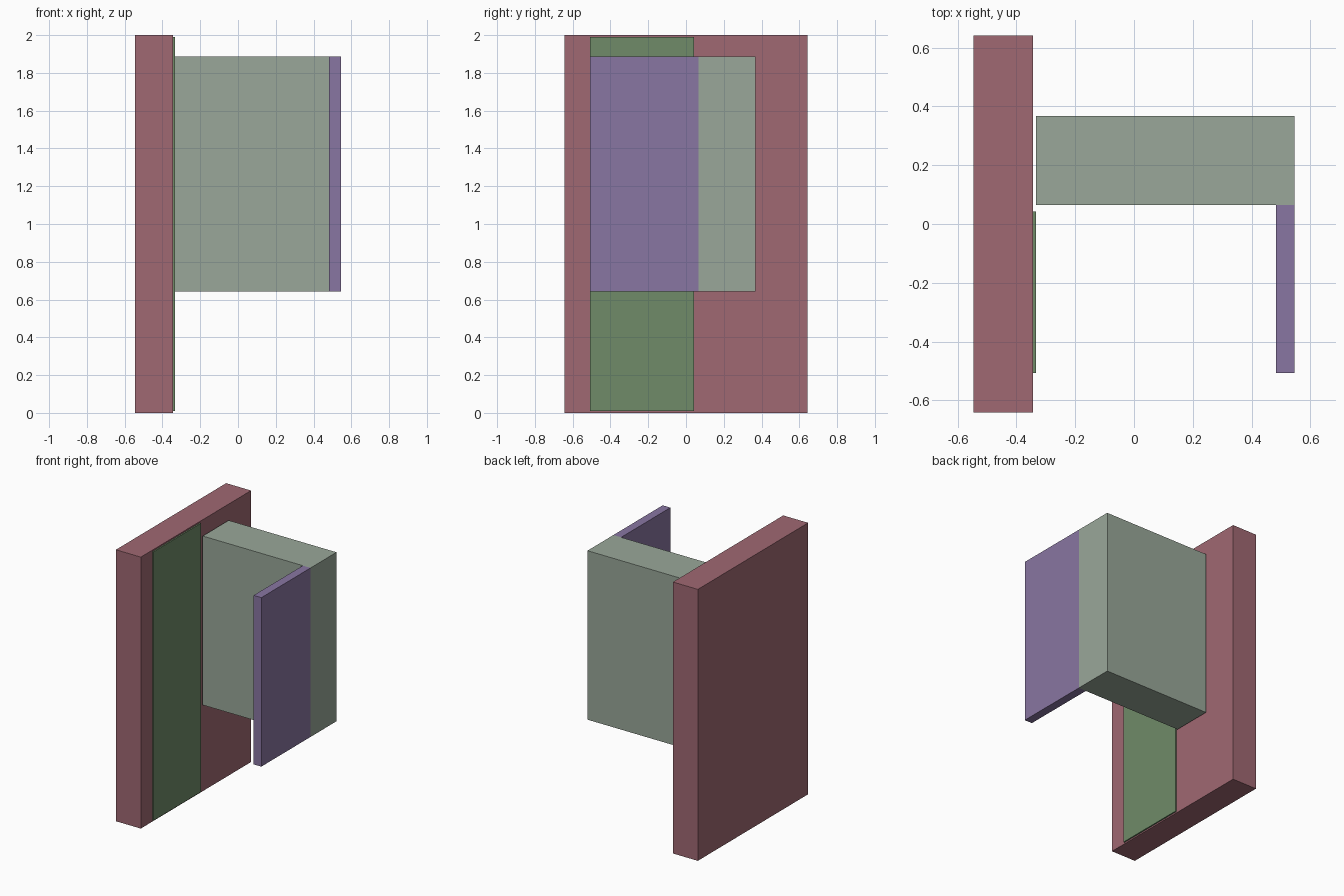
import bpy

if "Cube" in bpy.data.objects:
    bpy.data.objects.remove(bpy.data.objects["Cube"])


def box(name, x, y, z, color):
    """Axis-aligned box from (min, max) ranges."""
    bpy.ops.mesh.primitive_cube_add(size=1)
    ob = bpy.context.object
    ob.name = name
    ob.location = [(a + b) / 2 for a, b in (x, y, z)]
    ob.scale = [b - a for a, b in (x, y, z)]
    bpy.ops.object.transform_apply(location=False, rotation=False, scale=True)
    mat = bpy.data.materials.new(name + "_material")
    mat.diffuse_color = (*color, 1)
    mat.use_nodes = True
    mat.node_tree.nodes["Principled BSDF"].inputs["Base Color"].default_value = mat.diffuse_color
    ob.data.materials.append(mat)
    return ob


SLAB_FACE, PANEL_FACE, OUTER = -0.343, -0.333, 0.546
FRONT, BLOCK_FRONT = -0.508, 0.065
UPPER_Z = (0.643, 1.888)

# Tall backing slab
box("wall_slab", (-OUTER, SLAB_FACE), (-0.642, 0.642), (0, 2), (0.35, 0.14, 0.17))
# Thin panel on the slab's inner face
box("thin_panel", (SLAB_FACE, PANEL_FACE), (FRONT, 0.042), (0.01, 1.99), (0.16, 0.26, 0.14))
# Raised block reaching out from the slab
box("raised_block", (PANEL_FACE, OUTER), (BLOCK_FRONT, 0.367), UPPER_Z, (0.32, 0.39, 0.32))
# Side plate projecting forward from the block
box("side_plate", (0.483, OUTER), (FRONT, BLOCK_FRONT), UPPER_Z, (0.25, 0.18, 0.36))
